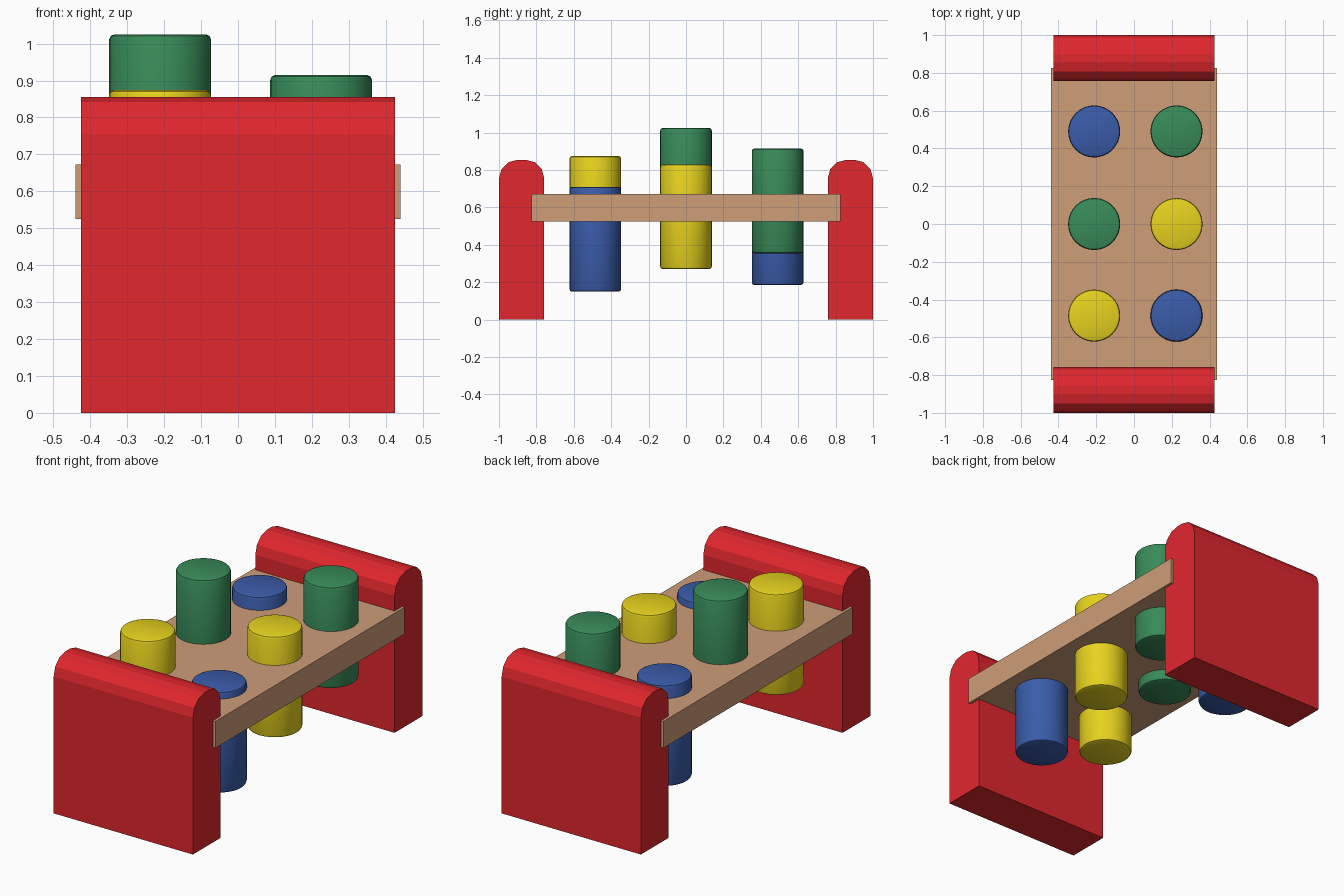
import bpy, bmesh, math

if "Cube" in bpy.data.objects:
    bpy.data.objects.remove(bpy.data.objects["Cube"])


def material(name, rgb):
    m = bpy.data.materials.new(name)
    m.diffuse_color = (*rgb, 1)
    m.use_nodes = True
    m.node_tree.nodes["Principled BSDF"].inputs["Base Color"].default_value = m.diffuse_color
    return m


RED = material("red", (0.75, 0.02, 0.027))
TAN = material("wood", (0.62, 0.34, 0.19))
COLOURS = {
    "green": material("green", (0.04, 0.26, 0.10)),
    "yellow": material("yellow", (0.80, 0.65, 0.013)),
    "blue": material("blue", (0.042, 0.107, 0.40)),
}


def add_object(name, bm, mat):
    bmesh.ops.recalc_face_normals(bm, faces=bm.faces)
    me = bpy.data.meshes.new(name)
    bm.to_mesh(me)
    bm.free()
    me.materials.append(mat)
    ob = bpy.data.objects.new(name, me)
    bpy.context.collection.objects.link(ob)
    return ob


def end_panel(name, y):
    # Side profile with a rounded top, extruded across x
    half, r, top, w, steps = 0.121, 0.1, 0.855, 0.425, 3
    prof = [(-half, 0), (half, 0)]
    for cy, start in ((half - r, 0), (r - half, 90)):
        for i in range(steps + 1):
            a = math.radians(start + 90 * i / steps)
            prof.append((cy + r * math.cos(a), top - r + r * math.sin(a)))
    bm = bmesh.new()
    face = bm.faces.new([bm.verts.new((-w, y + p, z)) for p, z in prof])
    ext = bmesh.ops.extrude_face_region(bm, geom=[face])
    verts = [v for v in ext["geom"] if isinstance(v, bmesh.types.BMVert)]
    bmesh.ops.translate(bm, verts=verts, vec=(2 * w, 0, 0))
    add_object(name, bm, RED)


def peg(name, x, y, top, mat, r=0.138, length=0.56, sides=32):
    bm = bmesh.new()
    bmesh.ops.create_cone(bm, cap_ends=True, segments=sides, radius1=r,
                          radius2=r, depth=length)
    # Softly rounded rims
    rims = [e for e in bm.edges if abs(e.verts[0].co.z - e.verts[1].co.z) < 1e-4]
    bmesh.ops.bevel(bm, geom=rims, offset=0.014, segments=2, profile=0.5,
                    affect='EDGES')
    bmesh.ops.translate(bm, verts=bm.verts, vec=(x, y, top - length / 2))
    ob = add_object(name, bm, mat)
    bpy.ops.object.select_all(action='DESELECT')
    ob.select_set(True)
    bpy.context.view_layer.objects.active = ob
    bpy.ops.object.shade_smooth_by_angle(angle=math.radians(35))


# Two upright ends
end_panel("front_panel", -0.879)
end_panel("back_panel", 0.879)

# Board between the ends
bm = bmesh.new()
bmesh.ops.create_cube(bm, size=1)
bmesh.ops.scale(bm, verts=bm.verts, vec=(0.88, 1.65, 0.147))
bmesh.ops.translate(bm, verts=bm.verts, vec=(0, 0, 0.5985))
add_object("peg_board", bm, TAN)

# Six pegs at different heights: x, y, top, colour
pegs = [
    (-0.211, -0.485, 0.875, "yellow"), (-0.211, 0.0, 1.025, "green"),
    (-0.211, 0.49, 0.745, "blue"), (0.225, -0.485, 0.71, "blue"),
    (0.225, 0.0, 0.83, "yellow"), (0.225, 0.49, 0.915, "green"),
]
for i, (x, y, top, colour) in enumerate(pegs, 1):
    peg(f"{colour}_peg_{i}", x, y, top, COLOURS[colour])
